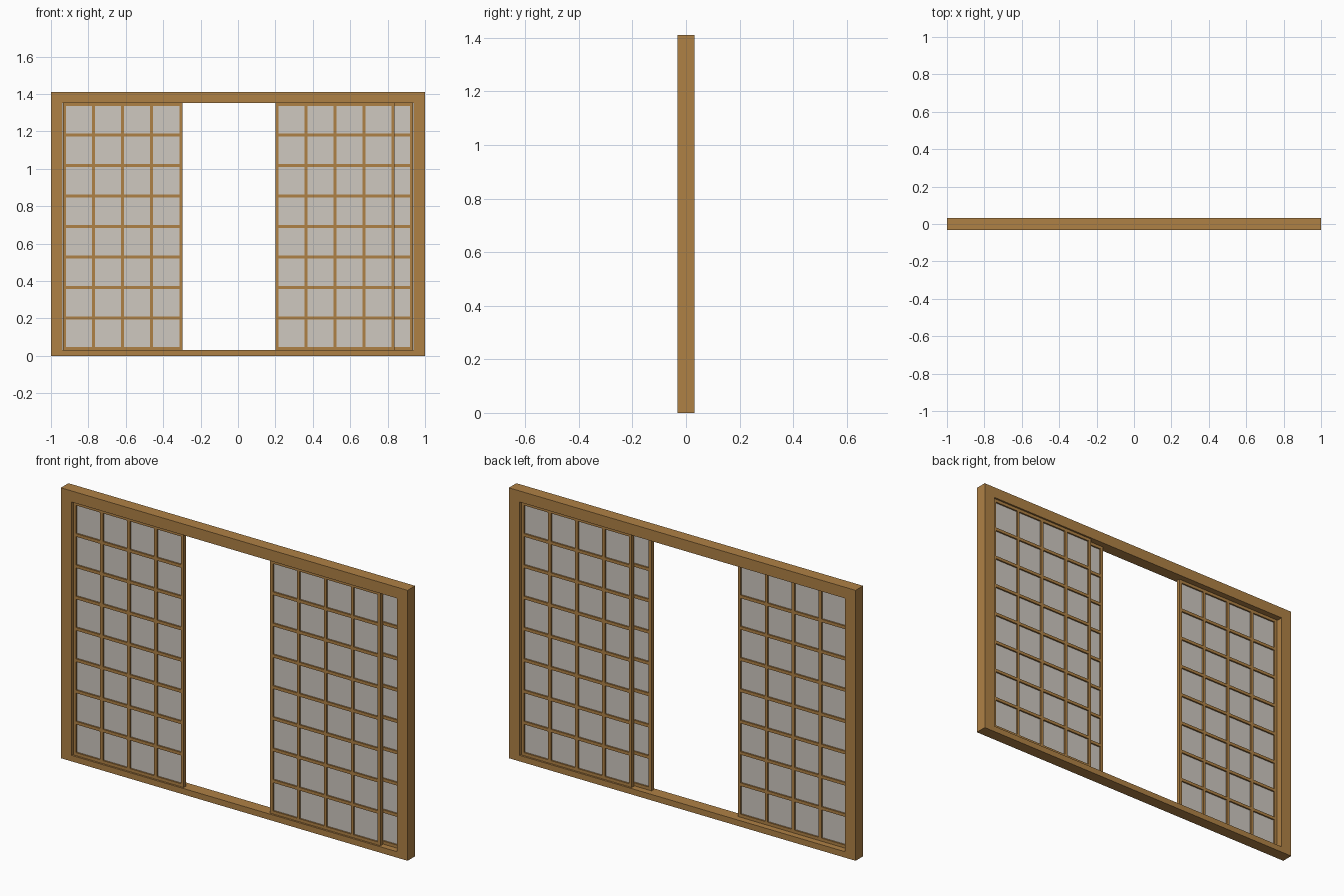
import bpy
import bmesh
from mathutils import Matrix, Vector

if "Cube" in bpy.data.objects:
    bpy.data.objects.remove(bpy.data.objects["Cube"])


def material(name, color):
    m = bpy.data.materials.new(name)
    m.diffuse_color = (*color, 1)
    m.use_nodes = True
    m.node_tree.nodes["Principled BSDF"].inputs["Base Color"].default_value = m.diffuse_color
    return m


WOOD = material("wood", (0.43, 0.22, 0.06))
PAPER = material("paper", (0.62, 0.58, 0.53))


def boxes(name, spans, mat):
    """One object from (x0, x1, y0, y1, z0, z1) boxes."""
    bm = bmesh.new()
    for x0, x1, y0, y1, z0, z1 in spans:
        size = Vector((x1 - x0, y1 - y0, z1 - z0))
        mid = Vector((x0 + x1, y0 + y1, z0 + z1)) / 2
        bmesh.ops.create_cube(bm, size=1, matrix=Matrix.Translation(mid) @ Matrix.Diagonal((*size, 1)))
    mesh = bpy.data.meshes.new(name)
    bm.to_mesh(mesh)
    bm.free()
    mesh.materials.append(mat)
    ob = bpy.data.objects.new(name, mesh)
    bpy.context.collection.objects.link(ob)
    return ob


# Outer frame
D = 0.031
TOP, HEAD, SILL, JAMB = 1.41, 1.352, 0.031, 0.938
boxes("left_post", [(-1, -JAMB, -D, D, 0, TOP)], WOOD)
boxes("right_post", [(JAMB, 1, -D, D, 0, TOP)], WOOD)
boxes("head_beam", [(-JAMB, JAMB, -D, D, HEAD, TOP)], WOOD)
boxes("sill", [(-JAMB, JAMB, -D, D, 0, SILL)], WOOD)

# Sliding lattice panels: 4 columns by 8 rows with a paper sheet inside
WIDTH, BAR, COLS, ROWS = 0.637, 0.016, 4, 8


def panel(name, x0, y):
    t = 0.01
    x1 = x0 + WIDTH
    z0, z1 = SILL, HEAD
    dx = (WIDTH - BAR) / COLS
    dz = (z1 - z0 - BAR) / ROWS
    stiles = [(x0 + i * dx, x0 + i * dx + BAR, y - t, y + t, z0, z1) for i in range(COLS + 1)]
    # Rails sit between stiles so no faces overlap
    rails = [(x0 + i * dx + BAR, x0 + (i + 1) * dx, y - t, y + t, z0 + j * dz, z0 + j * dz + BAR)
             for i in range(COLS) for j in range(ROWS + 1)]
    boxes(name + "_lattice", stiles + rails, WOOD)
    boxes(name + "_paper", [(x0 + 0.005, x1 - 0.005, y - 0.002, y + 0.002, z0 + 0.005, z1 - 0.005)], PAPER)


panel("left_front_panel", -0.935, -0.0115)
panel("right_front_panel", 0.2, -0.0115)
panel("right_back_panel", 0.935 - WIDTH, 0.0115)
